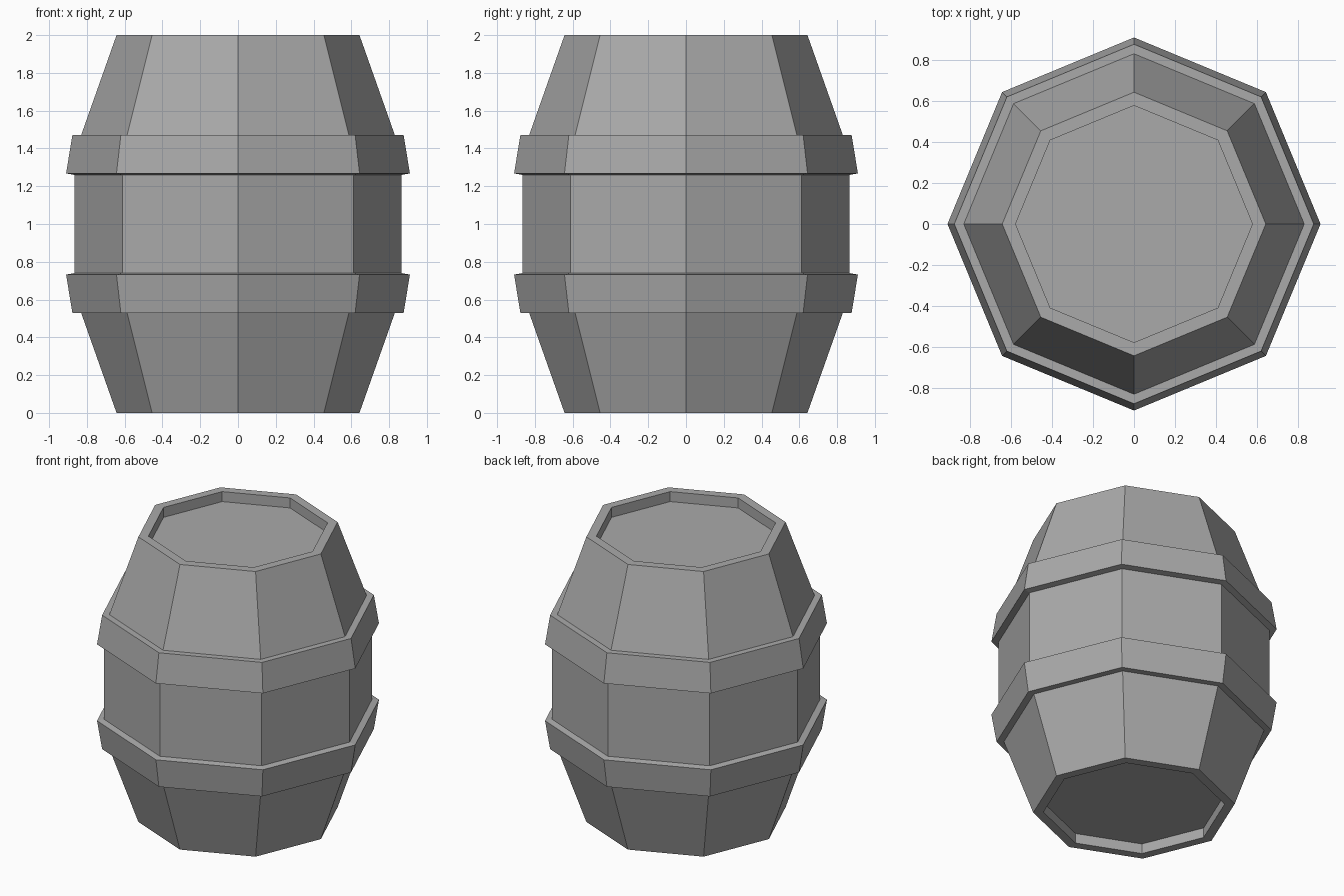
import bpy
import bmesh
from math import cos, sin, tau

SIDES = 8

cube = bpy.data.objects.get("Cube")
if cube:
    bpy.data.objects.remove(cube, do_unlink=True)

# Single flat grey
grey = bpy.data.materials.new("plain grey")
grey.use_nodes = True
colour = (0.4, 0.4, 0.4, 1)
grey.diffuse_color = colour
grey.node_tree.nodes["Principled BSDF"].inputs["Base Color"].default_value = colour


def lathe(name, profile, closed_loop=False):
    """Turn a (radius, height) profile round z; open profiles get end caps."""
    bm = bmesh.new()
    rings = [[bm.verts.new((r * cos(tau * i / SIDES), r * sin(tau * i / SIDES), z))
              for i in range(SIDES)] for r, z in profile]
    pairs = list(zip(rings, rings[1:]))
    if closed_loop:
        pairs.append((rings[-1], rings[0]))
    else:
        bm.faces.new(rings[0])
        bm.faces.new(rings[-1])
    for a, b in pairs:
        for i in range(SIDES):
            j = (i + 1) % SIDES
            bm.faces.new((a[i], a[j], b[j], b[i]))
    bmesh.ops.recalc_face_normals(bm, faces=bm.faces)
    mesh = bpy.data.meshes.new(name)
    bm.to_mesh(mesh)
    bm.free()
    mesh.materials.append(grey)
    obj = bpy.data.objects.new(name, mesh)
    bpy.context.collection.objects.link(obj)
    return obj


def flip(profile):
    return [(r, 2 - z) for r, z in reversed(profile)]


# Barrel body with a recessed lid at each end
top_half = [(0.866, 1.37), (0.643, 2), (0.578, 2), (0.578, 1.93)]
lathe("barrel_body", flip(top_half) + top_half)

# Hoops, mirrored about the middle
hoop = [(0.8, 1.26), (0.866, 1.26), (0.91, 1.268), (0.877, 1.47), (0.8, 1.47)]
lathe("upper_hoop", hoop, closed_loop=True)
lathe("lower_hoop", flip(hoop), closed_loop=True)
